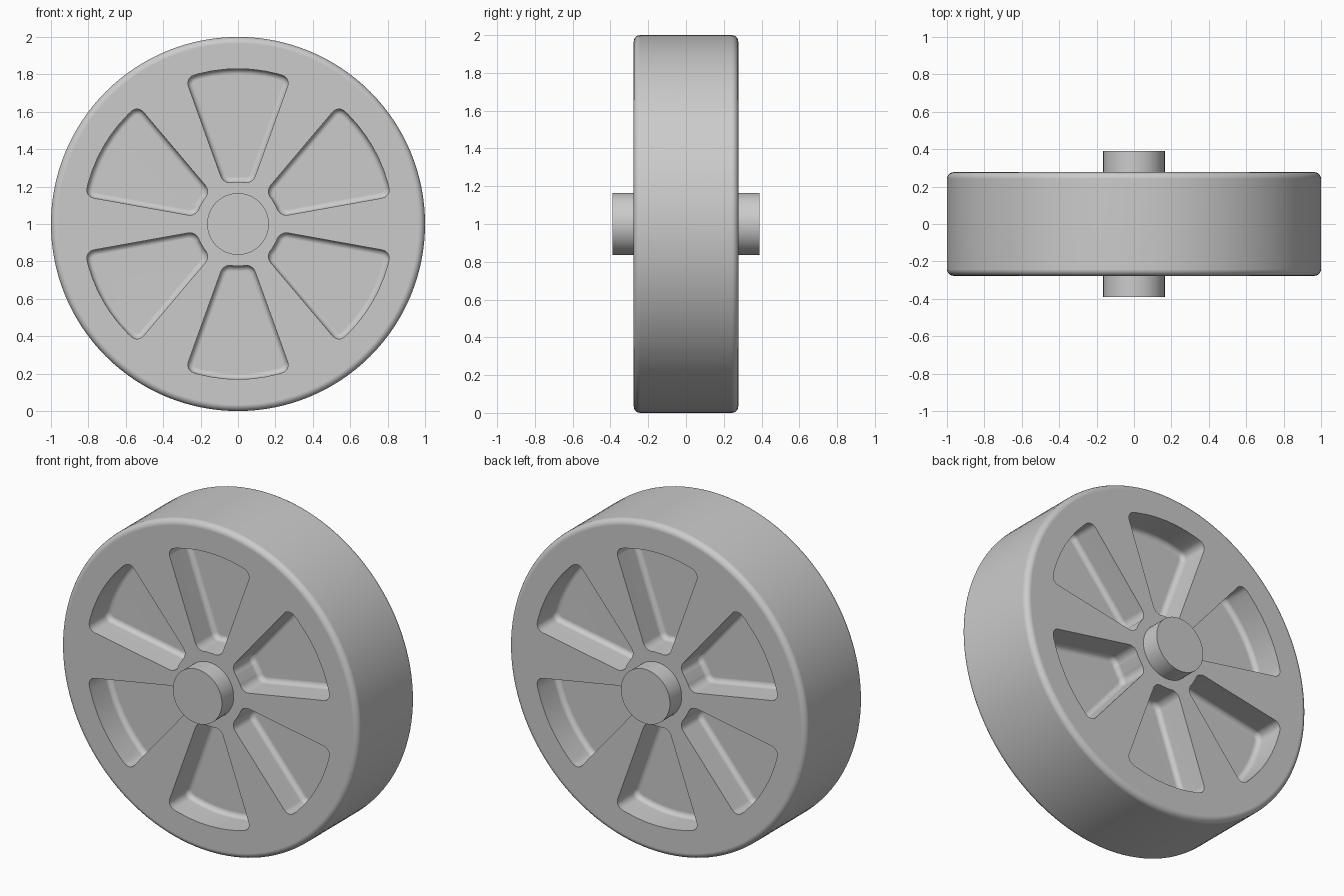
import bpy, bmesh
from math import sin, cos, pi, radians
from mathutils import Matrix, Vector

if "Cube" in bpy.data.objects:
    bpy.data.objects.remove(bpy.data.objects["Cube"])

CENTRE = Vector((0, 0, 1))
HALF_WIDTH = 0.277
POCKET_DEPTH = 0.18

grey = bpy.data.materials.new("plain grey")
grey.use_nodes = True
grey.diffuse_color = (0.6, 0.6, 0.6, 1)
grey.node_tree.nodes["Principled BSDF"].inputs["Base Color"].default_value = (0.6, 0.6, 0.6, 1)


def make_object(name, bm):
    bmesh.ops.recalc_face_normals(bm, faces=bm.faces)
    mesh = bpy.data.meshes.new(name)
    bm.to_mesh(mesh)
    bm.free()
    obj = bpy.data.objects.new(name, mesh)
    bpy.context.collection.objects.link(obj)
    mesh.materials.append(grey)
    return obj


def disc(name, radius, half_width, segments, rounding=0):
    """Cylinder along y with optionally rounded rims."""
    bm = bmesh.new()
    turn = Matrix.Translation(CENTRE) @ Matrix.Rotation(pi / 2, 4, 'X')
    bmesh.ops.create_cone(bm, cap_ends=True, segments=segments, radius1=radius,
                          radius2=radius, depth=2 * half_width, matrix=turn)
    if rounding:
        rims = [e for e in bm.edges if abs(e.verts[0].co.y - e.verts[1].co.y) < 1e-4]
        bmesh.ops.bevel(bm, geom=rims, offset=rounding, segments=5, profile=0.5,
                        affect='EDGES')
    return make_object(name, bm)


def arc(radius, start, end, steps):
    return [(radius * cos(start + (end - start) * i / steps),
             radius * sin(start + (end - start) * i / steps)) for i in range(steps + 1)]


def add_pocket(bm, angle, side):
    """Rounded sector block, filleted along its inner floor."""
    half = radians(19.8)
    outline = arc(0.83, angle - half, angle + half, 8) + arc(0.225, angle + half, angle - half, 3)
    part = bmesh.new()
    floor_y = side * (HALF_WIDTH - POCKET_DEPTH)
    face = part.faces.new([part.verts.new((x, floor_y, z + 1)) for x, z in outline])
    out = bmesh.ops.extrude_face_region(part, geom=[face], use_keep_orig=True)
    moved = [v for v in out["geom"] if isinstance(v, bmesh.types.BMVert)]
    bmesh.ops.translate(part, verts=moved, vec=(0, side * (POCKET_DEPTH + 0.05), 0))
    bmesh.ops.recalc_face_normals(part, faces=part.faces)
    # round the four upright corners
    corners = [e for e in part.edges
               if abs(e.verts[0].co.y - e.verts[1].co.y) > 0.1
               and e.calc_face_angle() > radians(60)]
    bmesh.ops.bevel(part, geom=corners, offset=0.046, segments=6, profile=0.5, affect='EDGES')
    # fillet the floor
    floor = [e for e in part.edges if all(abs(v.co.y - floor_y) < 1e-4 for v in e.verts)]
    bmesh.ops.bevel(part, geom=floor, offset=0.03, segments=4, profile=0.5, affect='EDGES')
    temp = bpy.data.meshes.new("pocket")
    part.to_mesh(temp)
    part.free()
    bm.from_mesh(temp)
    bpy.data.meshes.remove(temp)


def smooth(obj):
    bpy.ops.object.select_all(action='DESELECT')
    obj.select_set(True)
    bpy.context.view_layer.objects.active = obj
    bpy.ops.object.shade_smooth_by_angle(angle=radians(35))
    normals = obj.modifiers.new("flat face normals", 'WEIGHTED_NORMAL')
    normals.keep_sharp = True


# wheel body
wheel = disc("wheel", 1.0, HALF_WIDTH, 128, 0.035)

# six pockets on each side
cut = bmesh.new()
for side in (-1, 1):
    for i in range(6):
        add_pocket(cut, radians(30 + 60 * i), side)
cutter = make_object("pocket_cutter", cut)
cutter.hide_render = True
boolean = wheel.modifiers.new("pockets", 'BOOLEAN')
boolean.operation = 'DIFFERENCE'
boolean.solver = 'EXACT'
boolean.object = cutter
bpy.context.view_layer.objects.active = wheel
wheel.select_set(True)
bpy.ops.object.modifier_apply(modifier=boolean.name)
bpy.data.objects.remove(cutter)

# axle through the hub
axle = disc("axle", 0.165, 0.39, 64)

for part in (wheel, axle):
    smooth(part)
